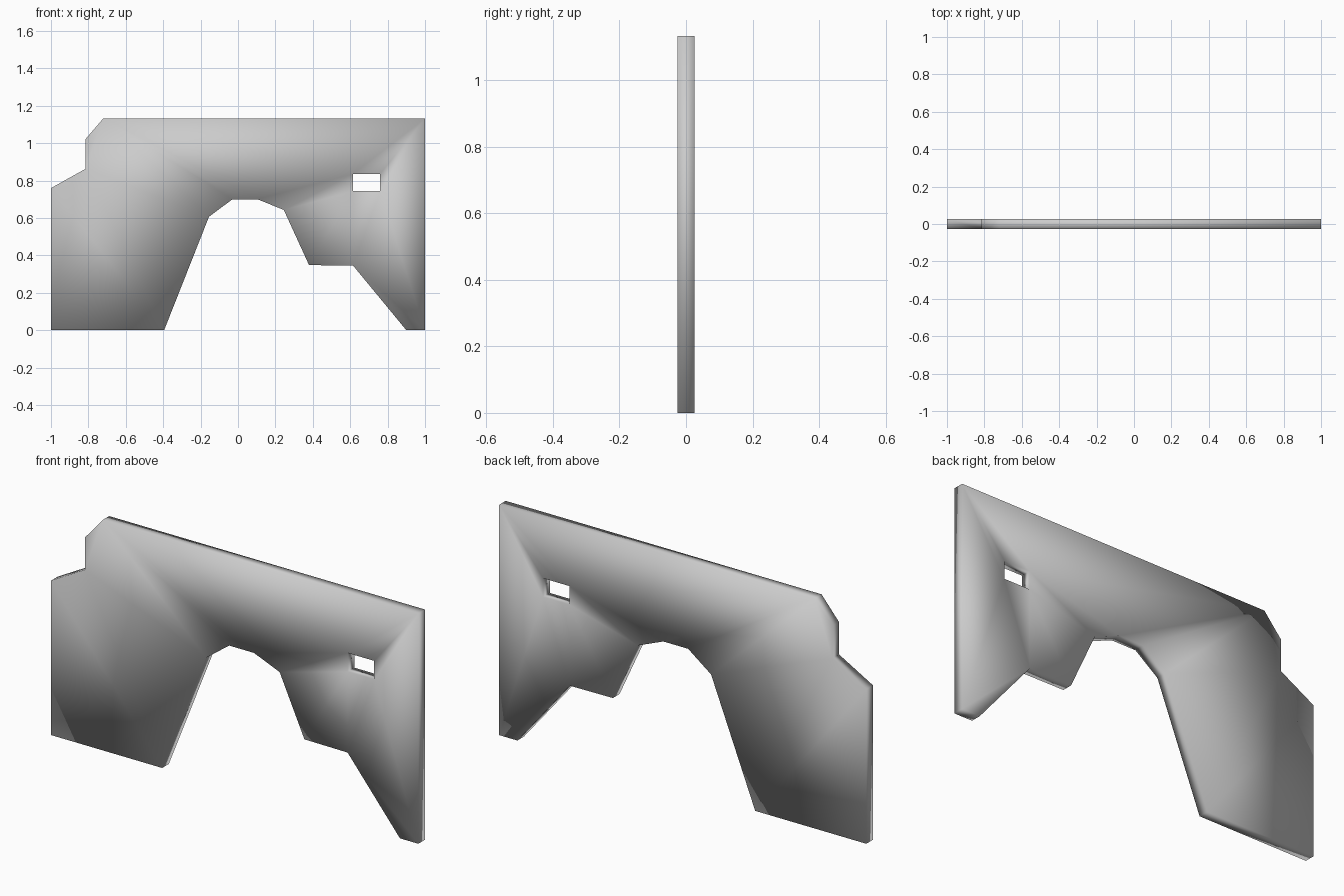
import bpy, bmesh
from mathutils import Vector

if "Cube" in bpy.data.objects:
    bpy.data.objects.remove(bpy.data.objects["Cube"])

HALF = 0.026  # half the panel thickness

# Outer profile (x, z) with the arch cut-out, and the small window
outline = [(-1, 0), (-0.395, 0), (-0.155, 0.607), (-0.03, 0.70), (0.105, 0.70),
           (0.245, 0.643), (0.38, 0.348), (0.615, 0.346), (0.90, 0), (1, 0),
           (1, 1.133), (-0.72, 1.133), (-0.815, 1.022), (-0.815, 0.863), (-1, 0.76)]
window = [(0.615, 0.744), (0.76, 0.744), (0.76, 0.836), (0.615, 0.836)]

bm = bmesh.new()


def add_loop(points):
    verts = [bm.verts.new((x, -HALF, z)) for x, z in points]
    return [bm.edges.new((a, b)) for a, b in zip(verts, verts[1:] + verts[:1])]


# Fill the profile around the window, then give it thickness
edges = add_loop(outline) + add_loop(window)
bmesh.ops.triangle_fill(bm, edges=edges, use_beauty=True, normal=Vector((0, -1, 0)))
back = bmesh.ops.extrude_face_region(bm, geom=bm.faces[:], use_keep_orig=True)
bmesh.ops.translate(bm, vec=(0, 2 * HALF, 0),
                    verts=[g for g in back["geom"] if isinstance(g, bmesh.types.BMVert)])
bmesh.ops.recalc_face_normals(bm, faces=bm.faces[:])

# The panel is smooth shaded across all its edges
for face in bm.faces:
    face.smooth = True

mesh = bpy.data.meshes.new("arched_panel")
bm.to_mesh(mesh)
bm.free()
panel = bpy.data.objects.new("arched_panel", mesh)
bpy.context.collection.objects.link(panel)
